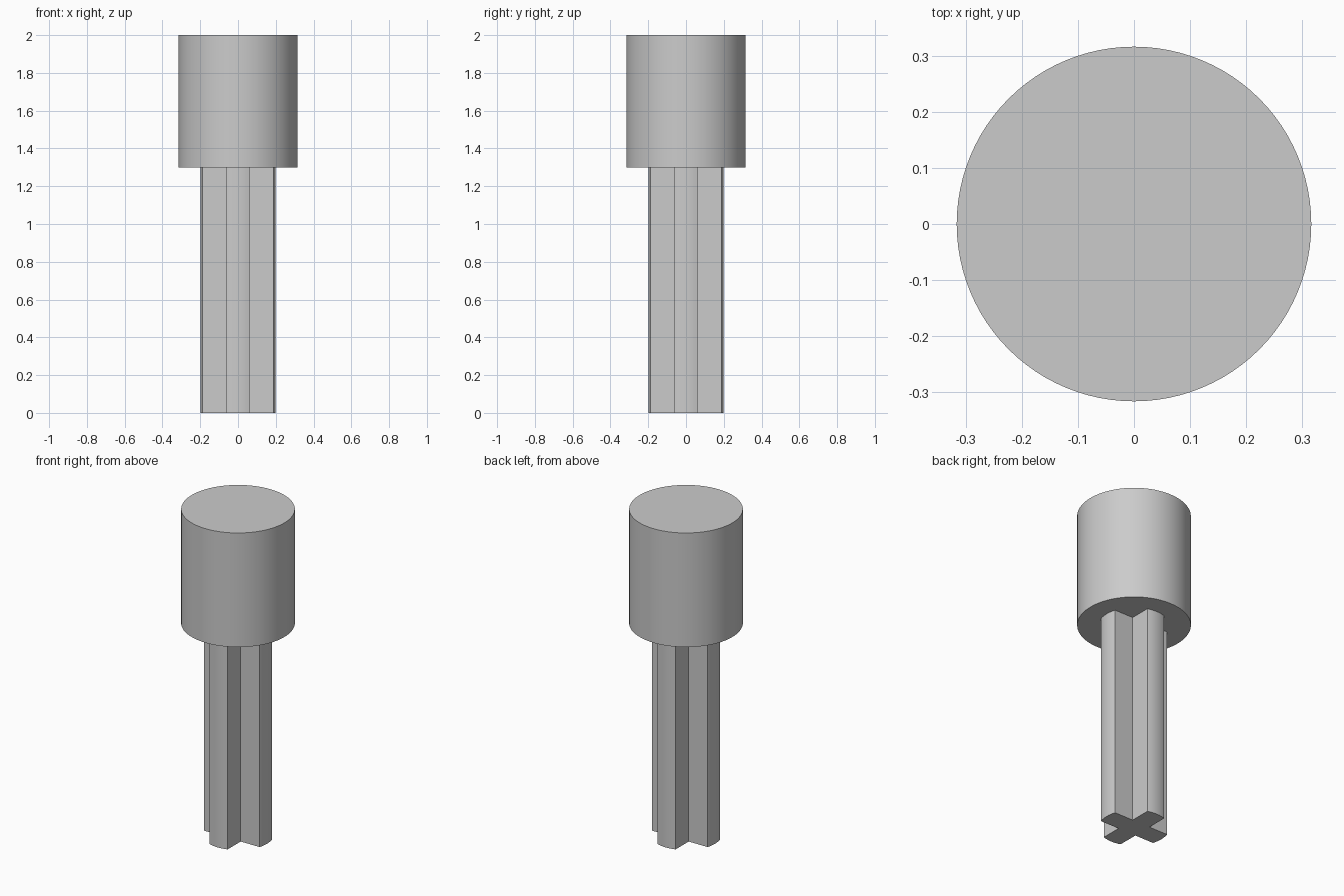
import bpy, bmesh
from math import asin, cos, sin, pi, radians

cube = bpy.data.objects.get("Cube")
if cube:
    bpy.data.objects.remove(cube, do_unlink=True)

HEAD_R, SHAFT_R, ARM_HALF = 0.316, 0.198, 0.061
SHOULDER, TOP = 1.3, 2.0

grey = bpy.data.materials.new("plain_grey")
grey.use_nodes = True
colour = (0.6, 0.6, 0.6, 1)
grey.diffuse_color = colour
grey.node_tree.nodes["Principled BSDF"].inputs["Base Color"].default_value = colour


def prism(name, outline, z0, z1):
    """Extrude a closed xy outline from z0 to z1."""
    bm = bmesh.new()
    base = bm.faces.new([bm.verts.new((x, y, z0)) for x, y in outline])
    side = bmesh.ops.extrude_face_region(bm, geom=[base], use_keep_orig=True)
    top = [g for g in side["geom"] if isinstance(g, bmesh.types.BMVert)]
    bmesh.ops.translate(bm, vec=(0, 0, z1 - z0), verts=top)
    bmesh.ops.recalc_face_normals(bm, faces=bm.faces)
    mesh = bpy.data.meshes.new(name)
    bm.to_mesh(mesh)
    bm.free()
    mesh.materials.append(grey)
    obj = bpy.data.objects.new(name, mesh)
    bpy.context.collection.objects.link(obj)
    bpy.ops.object.select_all(action="DESELECT")
    obj.select_set(True)
    bpy.context.view_layer.objects.active = obj
    bpy.ops.object.shade_smooth_by_angle(angle=radians(30))
    return obj


# Round head
segments = 96
circle = [(HEAD_R * cos(2 * pi * i / segments), HEAD_R * sin(2 * pi * i / segments))
          for i in range(segments)]
prism("head", circle, SHOULDER, TOP)

# Cross-shaped shaft: four arms with rounded tips and square inner corners
half_angle = asin(ARM_HALF / SHAFT_R)
steps = 8
cross = []
for arm in range(4):
    turn = arm * pi / 2
    for i in range(steps + 1):
        a = turn + half_angle * (2 * i / steps - 1)
        cross.append((SHAFT_R * cos(a), SHAFT_R * sin(a)))
    corner = turn + pi / 4
    r = ARM_HALF * 2 ** 0.5
    cross.append((r * cos(corner), r * sin(corner)))
prism("cross_shaft", cross, 0, SHOULDER)
